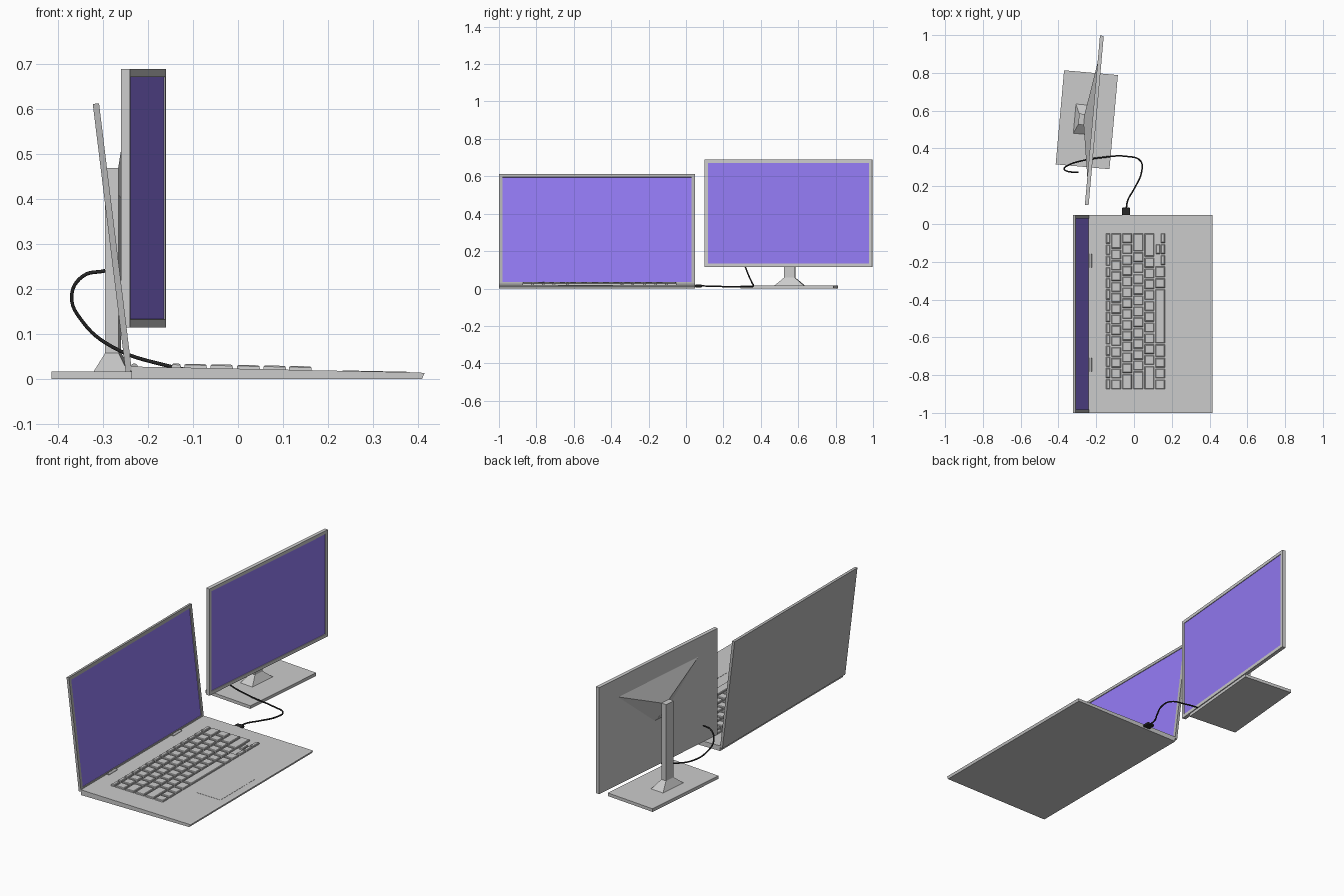
import bpy, bmesh
from math import radians
from mathutils import Matrix, Vector

if "Cube" in bpy.data.objects:
    bpy.data.objects.remove(bpy.data.objects["Cube"])


def material(name, rgb):
    m = bpy.data.materials.new(name)
    m.diffuse_color = (*rgb, 1)
    m.use_nodes = True
    m.node_tree.nodes["Principled BSDF"].inputs["Base Color"].default_value = m.diffuse_color
    return m


GREY = material("light_grey", (0.8, 0.8, 0.8))
DARK = material("dark_grey", (0.46, 0.46, 0.46))
BLUE = material("screen_blue", (0.3, 0.2, 0.92))
BLACK = material("black", (0.02, 0.02, 0.02))


def finish(name, bm, mats=(), matrix=None):
    bmesh.ops.recalc_face_normals(bm, faces=bm.faces)
    me = bpy.data.meshes.new(name)
    bm.to_mesh(me)
    bm.free()
    ob = bpy.data.objects.new(name, me)
    bpy.context.collection.objects.link(ob)
    for m in mats:
        me.materials.append(m)
    if matrix:
        ob.matrix_world = matrix
    return ob


def loft(bm, a, b):
    """Closed solid between two polygons with the same number of points."""
    va, vb = [bm.verts.new(p) for p in a], [bm.verts.new(p) for p in b]
    faces = [bm.faces.new(va), bm.faces.new(vb)]
    n = len(va)
    for i in range(n):
        faces.append(bm.faces.new((va[i], va[(i + 1) % n], vb[(i + 1) % n], vb[i])))
    return faces


def rect(x0, x1, y0, y1, z):
    return [(x0, y0, z), (x1, y0, z), (x1, y1, z), (x0, y1, z)]


def block(name, x0, x1, y0, y1, z0, z1, mats=(), matrix=None, bevel=0):
    bm = bmesh.new()
    loft(bm, rect(x0, x1, y0, y1, z0), rect(x0, x1, y0, y1, z1))
    ob = finish(name, bm, mats, matrix)
    if bevel:
        mod = ob.modifiers.new("bevel", 'BEVEL')
        mod.width, mod.segments = bevel, 2
    return ob


def display(name, x0, x1, y0, y1, z0, z1, border, frame, matrix):
    """Slab whose +x face is inset to a slightly sunken coloured screen."""
    bm = bmesh.new()
    loft(bm, rect(x0, x1, y0, y1, z0), rect(x0, x1, y0, y1, z1))
    bmesh.ops.recalc_face_normals(bm, faces=bm.faces)
    front = max(bm.faces, key=lambda f: f.calc_center_median().x)
    bmesh.ops.inset_region(bm, faces=[front], thickness=border)
    bmesh.ops.inset_region(bm, faces=[front], thickness=0.001, depth=-0.003)
    front.material_index = 1
    return finish(name, bm, (frame, BLUE), matrix)


# Laptop base: wedge profile extruded along y
profile = [(-0.237, 0), (0.409, 0), (0.415, 0.013), (0.405, 0.0148), (-0.237, 0.028)]
bm = bmesh.new()
loft(bm, [(x, -1, z) for x, z in profile], [(x, 0.047, z) for x, z in profile])
finish("laptop_base", bm, (GREY,))


def deck(x):
    return 0.0148 + (0.405 - x) * 0.0132 / 0.642


# Laptop lid, tilted back about its lower front edge
display("laptop_lid", -0.014, 0, -1, 0.047, 0, 0.6, 0.025, DARK,
        Matrix.Translation((-0.236, 0, 0.018)) @ Matrix.Rotation(radians(-7), 4, 'Y'))

# Hinges
for side, y in (("left", -0.745), ("right", -0.195)):
    bm = bmesh.new()
    bmesh.ops.create_cone(bm, cap_ends=True, segments=12, radius1=0.008, radius2=0.008, depth=0.072)
    finish("hinge_" + side, bm, (DARK,),
           Matrix.Translation((-0.231, y, 0.027)) @ Matrix.Rotation(radians(90), 4, 'X'))

# Keyboard: tapered keys sitting on the sloping deck
keys = bmesh.new()
GAP = 0.004


def key(x0, x1, y0, y1):
    t = 0.004
    low = [(x, y, deck(x) - 0.002) for x, y, _ in rect(x0, x1, y0, y1, 0)]
    top = [(x, y, deck(x) + 0.0085) for x, y, _ in rect(x0 + t, x1 - t, y0 + t, y1 - t, 0)]
    mid = [(x, y, deck(x) + 0.006) for x, y, _ in rect(x0 + 0.001, x1 - 0.001, y0 + 0.001, y1 - 0.001, 0)]
    loft(keys, low, mid)
    loft(keys, mid, top)


def key_row(x0, x1, widths, y0=-0.878, y1=-0.047):
    unit = (y1 - y0) / sum(widths)
    y = y0
    for w in widths:
        key(x0, x1, y + GAP, y + w * unit - GAP)
        y += w * unit


key_row(-0.148, -0.127, [1] * 14)
key_row(-0.120, -0.069, [1] * 13 + [1.5])
key_row(-0.062, -0.011, [1.5] + [1] * 13)
key_row(-0.003, 0.049, [1.75] + [1] * 11 + [1.75])
key_row(0.056, 0.107, [2.25] + [1] * 10 + [2.25])
key_row(0.113, 0.164, [1, 1, 1, 1.25, 5.1, 1, 1.1], y1=-0.222)
for x, y in ((0.142, -0.075), (0.142, -0.133), (0.116, -0.133), (0.142, -0.191)):
    key(x, x + 0.022, y - 0.025, y + 0.025)
bmesh.ops.remove_doubles(keys, verts=keys.verts, dist=0.00001)
finish("keyboard_keys", keys, (GREY,))

# Touchpad: thin plate following the deck slope
bm = bmesh.new()
pad = rect(0.232, 0.375, -0.685, -0.39, 0)
loft(bm, [(x, y, deck(x) - 0.003) for x, y, _ in pad], [(x, y, deck(x) + 0.001) for x, y, _ in pad])
finish("touchpad", bm, (GREY,))

# Monitor, turned slightly about z
turn = Matrix.Translation((-0.25, 0.552, 0)) @ Matrix.Rotation(radians(-5.1), 4, 'Z')
display("monitor_panel", 0.03, 0.05, -0.45, 0.45, 0.115, 0.69, 0.025, GREY, turn)
block("monitor_base", -0.143, 0.143, -0.25, 0.25, 0, 0.017, (GREY,), turn)
block("monitor_column", -0.043, -0.013, -0.029, 0.029, 0.05, 0.47, (GREY,), turn)

# Flared foot of the column
bm = bmesh.new()
loft(bm, rect(-0.065, 0.012, -0.079, 0.079, 0.016), rect(-0.043, -0.013, -0.029, 0.029, 0.058))
finish("monitor_foot", bm, (GREY,), turn)

# Pyramid-like mount from the panel back to the column top
bm = bmesh.new()
loft(bm, [(0.031, -0.31, 0.59), (0.031, 0.31, 0.59), (0.031, 0.029, 0.36), (0.031, -0.029, 0.36)],
     [(-0.014, -0.029, 0.47), (-0.014, 0.029, 0.47), (-0.014, 0.029, 0.41), (-0.014, -0.029, 0.41)])
finish("monitor_mount", bm, (GREY,), turn)

# Cable between monitor and laptop
path = [(-0.295, 0.275, 0.241), (-0.345, 0.277, 0.229), (-0.37, 0.292, 0.185), (-0.345, 0.313, 0.127),
        (-0.28, 0.334, 0.072), (-0.17, 0.352, 0.033), (-0.04, 0.358, 0.012), (0.035, 0.333, 0.009),
        (0.04, 0.275, 0.009), (0.0, 0.185, 0.011), (-0.033, 0.125, 0.013), (-0.042, 0.075, 0.014)]
cu = bpy.data.curves.new("cable", 'CURVE')
cu.dimensions = '3D'
cu.bevel_depth, cu.bevel_resolution, cu.resolution_u = 0.004, 2, 6
cu.use_fill_caps = True
sp = cu.splines.new('BEZIER')
sp.bezier_points.add(len(path) - 1)
for p, co in zip(sp.bezier_points, path):
    p.co = Vector(co)
    p.handle_left_type = p.handle_right_type = 'AUTO'
cu.materials.append(BLACK)
bpy.context.collection.objects.link(bpy.data.objects.new("cable", cu))

# Plug at the laptop side
block("cable_plug", -0.064, -0.02, 0.046, 0.087, 0.006, 0.021, (BLACK,), bevel=0.006)
